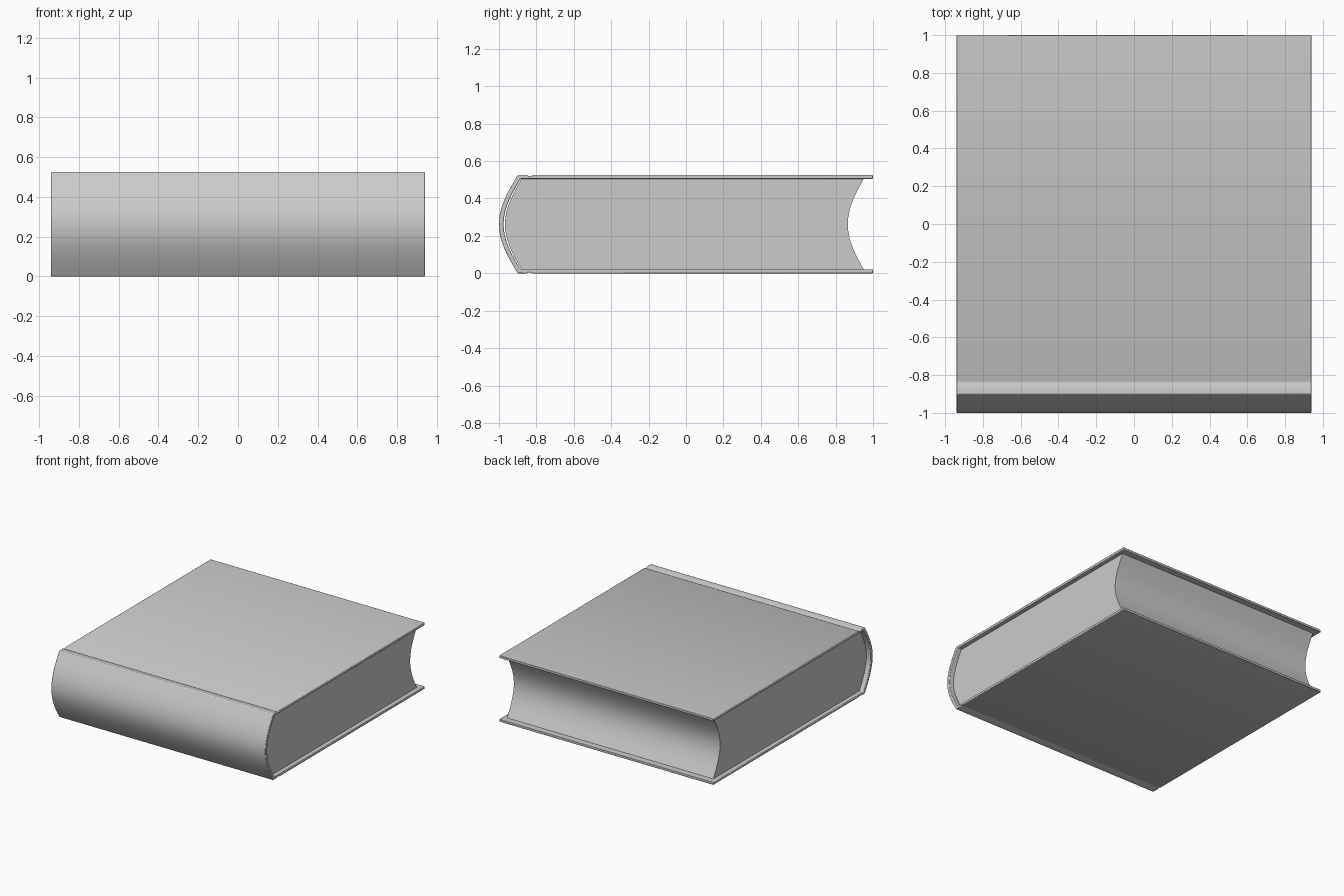
import bpy, bmesh, math

if "Cube" in bpy.data.objects:
    bpy.data.objects.remove(bpy.data.objects["Cube"])

H = 0.525          # total thickness of the book
MID = H / 2
BOARD = 0.02       # cover board thickness


def arc(y_end, bulge, half, n=24):
    """Points from top to bottom, bulging to -y in the middle."""
    pts = []
    for i in range(n + 1):
        t = 1 - 2 * i / n
        pts.append((y_end - bulge * math.cos(t * math.pi / 2), MID + t * half))
    return pts


def mirrored(pts):
    """Mirror top points about mid thickness, in reverse order."""
    return [(y, H - z) for y, z in reversed(pts)]


def extrude_profile(name, profile, half_width, bevel=0):
    bm = bmesh.new()
    face = bm.faces.new([bm.verts.new((-half_width, y, z)) for y, z in profile])
    ext = bmesh.ops.extrude_face_region(bm, geom=[face])
    new = [v for v in ext["geom"] if isinstance(v, bmesh.types.BMVert)]
    bmesh.ops.translate(bm, verts=new, vec=(2 * half_width, 0, 0))
    bmesh.ops.recalc_face_normals(bm, faces=bm.faces)
    mesh = bpy.data.meshes.new(name)
    bm.to_mesh(mesh)
    bm.free()
    obj = bpy.data.objects.new(name, mesh)
    bpy.context.collection.objects.link(obj)
    if bevel:
        mod = obj.modifiers.new("soft_edges", "BEVEL")
        mod.width = bevel
        mod.segments = 2
        mod.limit_method = "ANGLE"
        mod.angle_limit = math.radians(50)
    bpy.ops.object.select_all(action="DESELECT")
    bpy.context.view_layer.objects.active = obj
    obj.select_set(True)
    bpy.ops.object.shade_smooth_by_angle(angle=math.radians(35))
    return obj


# Cover: boards with a shallow hinge groove, wrapped around the curved spine
top_outer = [(1.0, H), (-0.82, H), (-0.83, H - 0.005),
             (-0.842, H - 0.005), (-0.852, H)]
top_inner = [(1.0, H - BOARD)]
cover = (top_outer + arc(-0.90, 0.10, MID) + mirrored(top_outer)
         + mirrored(top_inner) + arc(-0.885, 0.09, MID - BOARD)[::-1] + top_inner)
extrude_profile("cover", cover, 0.94, bevel=0.004)

# Page block: rounded back and hollow fore-edge
half = MID - BOARD - 0.0005
pages = arc(-0.88, 0.088, half) + arc(0.95, 0.085, half)[::-1]
extrude_profile("page_block", pages, 0.905)
